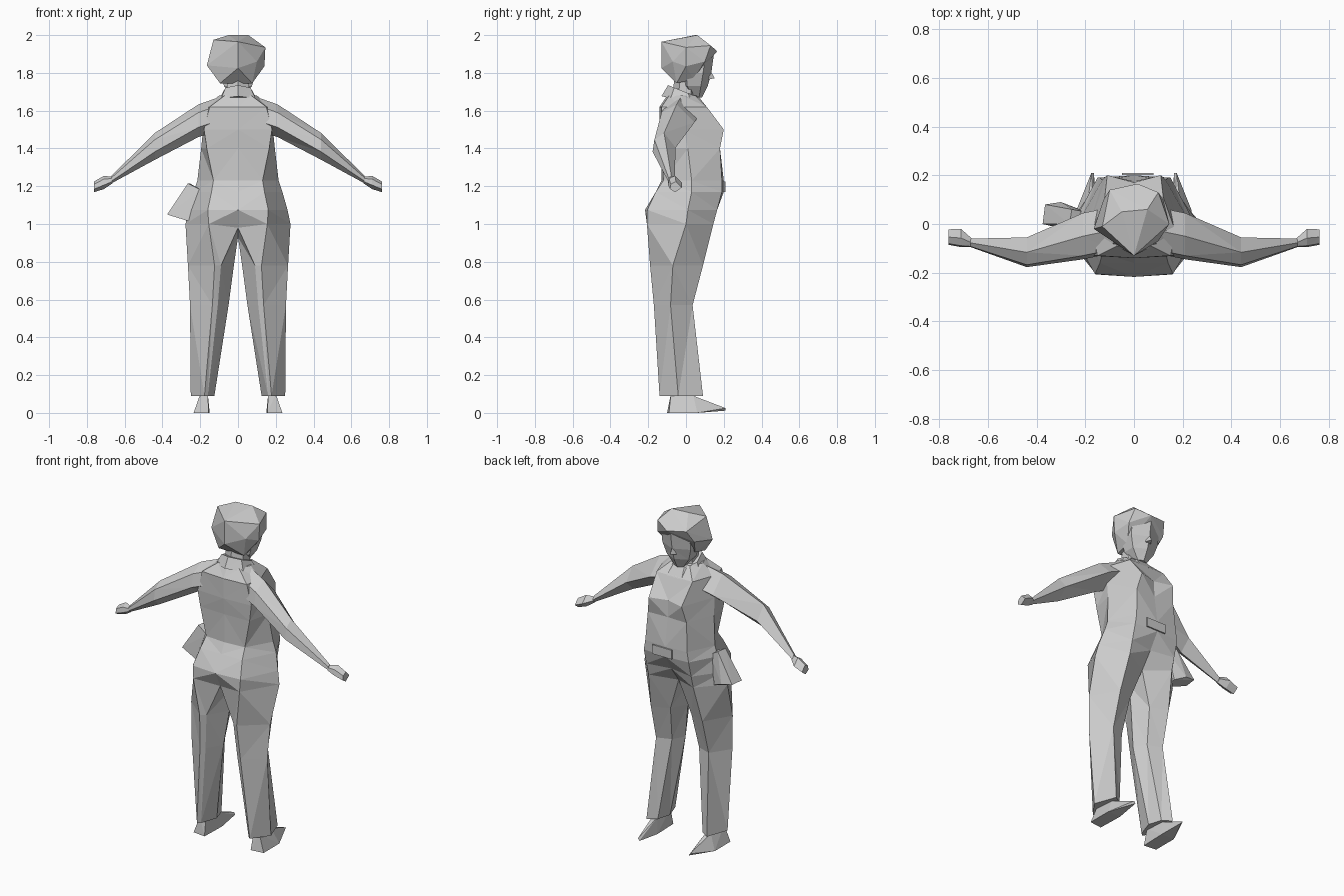
import bpy, bmesh, math

grey = bpy.data.materials.new("plain_grey")
grey.diffuse_color = (0.6, 0.6, 0.6, 1)


def finish(name, bm):
    bmesh.ops.recalc_face_normals(bm, faces=bm.faces)
    me = bpy.data.meshes.new(name)
    bm.to_mesh(me)
    bm.free()
    me.materials.append(grey)
    ob = bpy.data.objects.new(name, me)
    bpy.context.collection.objects.link(ob)
    return ob


def loft(name, rings, start=True, end=True):
    """Skin a list of equally long point rings, close the chosen ends."""
    bm = bmesh.new()
    rows = [[bm.verts.new(p) for p in r] for r in rings]
    for a, b in zip(rows, rows[1:]):
        n = len(a)
        for i in range(n):
            j = (i + 1) % n
            bm.faces.new((a[i], a[j], b[j], b[i]))
    if start:
        bm.faces.new(rows[0])
    if end:
        bm.faces.new(rows[-1])
    bmesh.ops.triangulate(bm, faces=bm.faces)
    return finish(name, bm)


def hull(name, pts):
    bm = bmesh.new()
    for p in pts:
        bm.verts.new(p)
    bmesh.ops.convex_hull(bm, input=bm.verts)
    return finish(name, bm)


def oval(z, x0, x1, y0, y1, n=7, tilt=0.0, turn=-math.pi / 2):
    """Ring inside a box; tilt lowers it towards the chest."""
    out = []
    for i in range(n):
        a = turn + i * math.tau / n
        y = (y0 + y1) / 2 + math.sin(a) * (y1 - y0) / 2
        x = (x0 + x1) / 2 + math.cos(a) * (x1 - x0) / 2
        out.append((x, y, z - tilt * (y - (y0 + y1) / 2)))
    return out


# Torso and hips: z, centre drop, back x/y, side x/y, front x/y, middle back y, middle front y
sections = [
    (1.68, 0.00, 0.07, -0.09, 0.10, -0.02, 0.06, 0.05, -0.10, 0.06),
    (1.62, 0.00, 0.15, -0.13, 0.17, -0.03, 0.12, 0.11, -0.14, 0.11),
    (1.50, 0.00, 0.18, -0.13, 0.185, -0.01, 0.11, 0.20, -0.14, 0.17),
    (1.40, 0.00, 0.165, -0.125, 0.195, 0.01, 0.13, 0.18, -0.13, 0.175),
    (1.23, 0.00, 0.13, -0.12, 0.215, 0.03, 0.14, 0.19, -0.13, 0.20),
    (1.17, 0.00, 0.14, -0.16, 0.235, 0.03, 0.15, 0.19, -0.16, 0.20),
    (1.075, 0.00, 0.16, -0.205, 0.262, 0.01, 0.15, 0.165, -0.217, 0.14),
    (1.00, 0.02, 0.155, -0.207, 0.278, 0.00, 0.15, 0.145, -0.17, 0.07),
]
rings = []
for z, drop, bx, by, sx, sy, fx, fy, bm_y, fm_y in sections:
    rings.append([(0, bm_y, z - drop), (bx, by, z), (sx, sy, z), (fx, fy, z),
                  (0, fm_y, z - drop), (-fx, fy, z), (-sx, sy, z), (-bx, by, z)])
loft("torso", rings, end=False)
hip = rings[-1]


def leg_ring(z, x0, x1, y0, y1, s):
    w, h = x1 - x0, y1 - y0
    shape = [(0, .5), (.28, .06), (.42, 0), (1, .43), (.62, 1), (.2, .85)]
    return [(s * (x0 + u * w), y0 + v * h, z) for u, v in shape]


def arm_ring(x, zb, zt, y0, y1, s):
    h, d = zt - zb, y1 - y0
    shape = [(.5, 1), (.08, .75), (0, .3), (.45, 0), (1, .45)]
    return [(s * x, y0 + u * d, zb + v * h) for u, v in shape]


for s, side in ((-1, "left"), (1, "right")):
    # Trouser leg, its top sharing the hip outline and the crotch point
    top = [(0, -0.04, 0.93)] + [(s * x, y, z) for x, y, z in hip[:5]]
    low = [leg_ring(*r, s) for r in (
        (0.78, 0.022, 0.265, -0.19, 0.09), (0.57, 0.05, 0.254, -0.17, 0.035),
        (0.09, 0.125, 0.25, -0.14, 0.09))]
    loft(side + "_trouser_leg", [top] + low, start=False)
    # Pointed shoe with ankle
    hull(side + "_shoe", [(s * x, y, z) for x, y, z in (
        (.155, -.10, 0), (.235, -.09, 0), (.165, .21, .012), (.175, .21, .025),
        (.235, .06, 0), (.15, .06, 0), (.16, -.08, .10), (.20, -.08, .10),
        (.165, .04, .09), (.195, .04, .09))])
    # Sleeve, starting inside the chest
    loft(side + "_arm", [arm_ring(*r, s) for r in (
        (0.09, 1.50, 1.675, -0.12, 0.07), (0.21, 1.46, 1.633, -0.145, 0.045),
        (0.44, 1.34, 1.482, -0.177, -0.055), (0.67, 1.215, 1.255, -0.095, -0.06))])
    # Hand
    loft(side + "_hand", [arm_ring(*r, s) for r in (
        (0.665, 1.215, 1.25, -0.095, -0.06), (0.71, 1.185, 1.255, -0.095, -0.02),
        (0.762, 1.168, 1.225, -0.085, -0.022))])

# Head: jaw and face
loft("face", [oval(*r, n=6) for r in (
    (1.90, -.11, .11, -.03, .148), (1.80, -.11, .11, -.04, .134),
    (1.73, -.085, .085, -.03, .115), (1.67, -.035, .035, .02, .085))])
hull("nose", [(0, .125, 1.82), (-.02, .12, 1.765), (.02, .12, 1.765), (0, .152, 1.772)])
# Faceted hair mass
hull("hair", [
    (-.05, .05, 2.0), (.055, .06, 2.0), (-.13, -.01, 1.975), (0, -.13, 1.965),
    (.145, 0, 1.935), (.10, .13, 1.945), (.015, .165, 1.915), (-.10, .14, 1.93),
    (-.165, -.02, 1.84), (.14, 0, 1.835), (0, -.13, 1.825), (.075, -.05, 1.745),
    (-.095, -.05, 1.745), (.12, .10, 1.86), (-.125, .10, 1.86),
    (.08, .04, 1.765), (-.09, .04, 1.765), (.10, -.07, 1.86)])

# Neck and folded collar
loft("neck", [oval(1.78, -.065, .065, -.06, .06, 6), oval(1.62, -.075, .075, -.08, .06, 6)])
loft("collar", [oval(1.70, -.085, .085, -.095, .08, 7, .4),
                oval(1.645, -.115, .118, -.13, .125, 7, .25)])

# Belt buckle plate
hull("belt_buckle", [(x, y, z) for x in (-.05, .08) for y in (.202, .21)
                     for z in (1.17, 1.225)])

# Hip bag, tapered towards the top
hull("hip_bag", [(-.265, .00, 1.215), (-.195, -.02, 1.18), (-.375, .00, 1.05),
                 (-.245, -.03, 1.01), (-.255, .06, 1.215), (-.20, .05, 1.18),
                 (-.365, .08, 1.05), (-.30, .09, 1.04), (-.235, .065, 1.01)])
